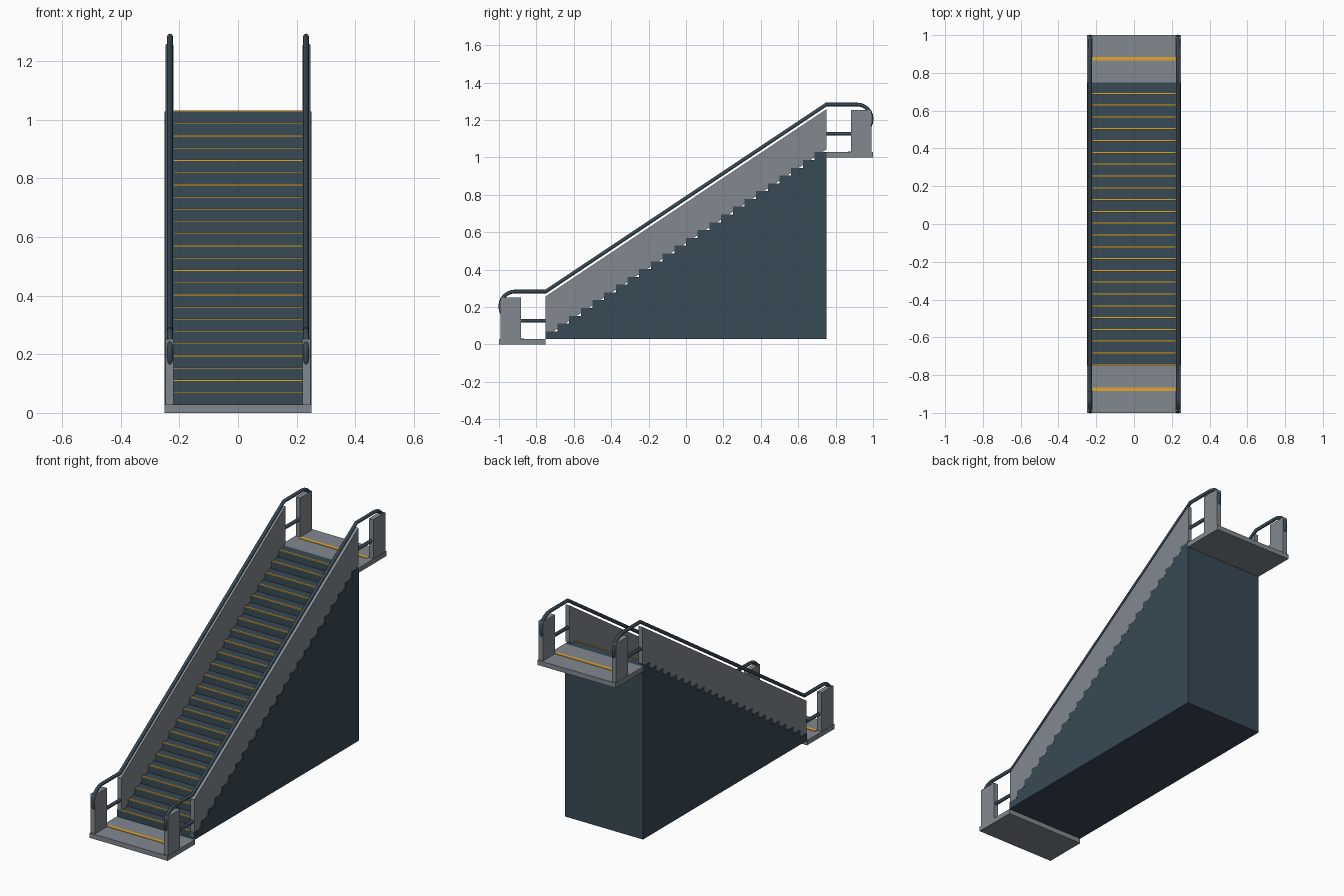
import bpy, bmesh, math

if "Cube" in bpy.data.objects:
    bpy.data.objects.remove(bpy.data.objects["Cube"])

STEPS, RUN, RISE = 24, 1.5 / 24, 1.0 / 24
BASE = 0.028


def material(name, rgb):
    m = bpy.data.materials.new(name)
    m.diffuse_color = (*rgb, 1)
    m.use_nodes = True
    m.node_tree.nodes["Principled BSDF"].inputs["Base Color"].default_value = m.diffuse_color
    return m


DARK = material("dark_slate", (0.04, 0.067, 0.09))
GREY = material("steel_grey", (0.22, 0.25, 0.28))
YELLOW = material("safety_yellow", (0.75, 0.38, 0.025))


def prism(name, profile, x0, x1, mat):
    """Extrude a (y, z) outline along x."""
    bm = bmesh.new()
    face = bm.faces.new([bm.verts.new((x0, y, z)) for y, z in profile])
    ext = bmesh.ops.extrude_face_region(bm, geom=[face])
    verts = [g for g in ext["geom"] if isinstance(g, bmesh.types.BMVert)]
    bmesh.ops.translate(bm, verts=verts, vec=(x1 - x0, 0, 0))
    bmesh.ops.recalc_face_normals(bm, faces=bm.faces)
    mesh = bpy.data.meshes.new(name)
    bm.to_mesh(mesh)
    bm.free()
    ob = bpy.data.objects.new(name, mesh)
    bpy.context.collection.objects.link(ob)
    mesh.materials.append(mat)
    return ob


def box(name, x0, x1, y0, y1, z0, z1, mat):
    return prism(name, [(y0, z0), (y1, z0), (y1, z1), (y0, z1)], x0, x1, mat)


# Stepped body
outline = [(0.75, BASE), (-0.75, BASE)]
for i in range(STEPS):
    y, z = -0.75 + i * RUN, BASE + (i + 1) * RISE
    outline += [(y, z), (y + RUN, z)]
prism("stair_body", outline, -0.25, 0.25, DARK)

# Yellow nosing on each step
for i in range(STEPS):
    y, z = -0.75 + i * RUN, BASE + (i + 1) * RISE
    box("step_nosing", -0.22, 0.22, y - 0.001, y + 0.007, z - 0.002, z + 0.002, YELLOW)

# Landings with warning stripes
for name, y0, y1, z in (("lower", -1, -0.75, 0), ("upper", 0.75, 1, 1)):
    box(name + "_landing", -0.25, 0.25, y0, y1, z, z + BASE, GREY)
    mid = (y0 + y1) / 2
    box(name + "_stripe", -0.22, 0.22, mid - 0.01, mid + 0.01, z + 0.02, z + BASE + 0.003, YELLOW)

# Closed handrail loop: half circles at the ends, sloped runs between
R, CY, CZ = 0.078, 0.915, 0.205
path = []
for k in range(13):
    a = math.radians(270 - 15 * k)
    path.append((-CY + R * math.cos(a), CZ + R * math.sin(a)))
path += [(-0.75, CZ + R), (0.75, CZ + R + 1)]
for k in range(13):
    a = math.radians(90 - 15 * k)
    path.append((CY + R * math.cos(a), 1 + CZ + R * math.sin(a)))
path += [(0.75, CZ - R + 1), (-0.75, CZ - R)]

for side, s in (("left", -1), ("right", 1)):
    # Sloped balustrade panel
    prism(side + "_panel", [(-0.75, 0.042), (0.75, 1.042), (0.75, 1.257), (-0.75, 0.257)],
          s * 0.222, s * 0.246, GREY)
    # End posts
    box(side + "_lower_post", s * 0.22, s * 0.248, -0.992, -0.883, 0.01, 0.252, GREY)
    box(side + "_upper_post", s * 0.22, s * 0.248, 0.883, 0.992, 1.01, 1.254, GREY)
    # Handrail tube
    cu = bpy.data.curves.new(side + "_handrail", "CURVE")
    cu.dimensions = "3D"
    cu.bevel_depth = 0.01
    cu.bevel_resolution = 2
    sp = cu.splines.new("POLY")
    sp.points.add(len(path) - 1)
    for p, (y, z) in zip(sp.points, path):
        p.co = (s * 0.232, y, z, 1)
    sp.use_cyclic_u = True
    cu.materials.append(DARK)
    rail = bpy.data.objects.new(side + "_handrail", cu)
    bpy.context.collection.objects.link(rail)
